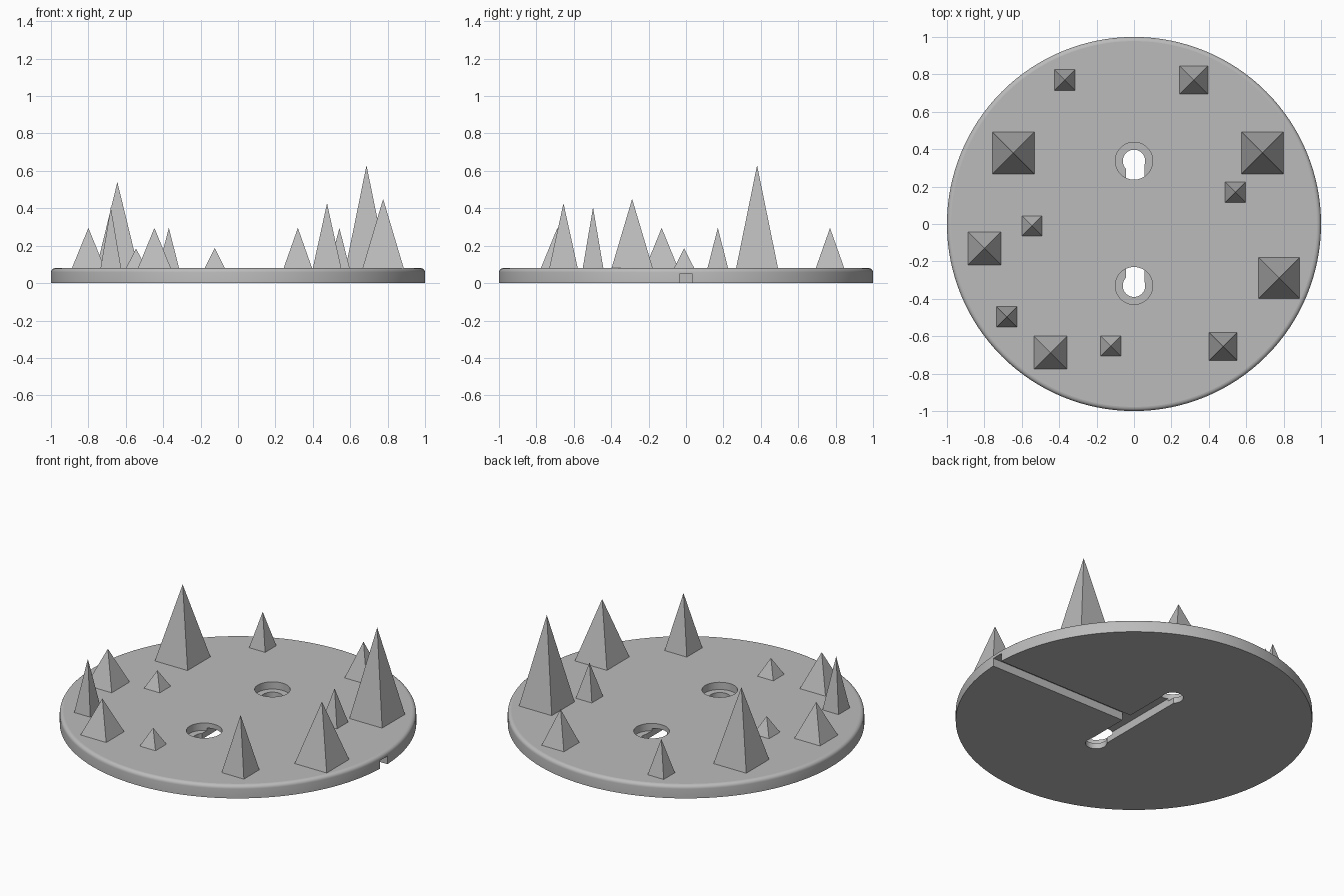
import bpy, bmesh, math
from mathutils import Matrix, Vector

cube = bpy.data.objects.get("Cube")
if cube:
    bpy.data.objects.remove(cube, do_unlink=True)

RADIUS, THICK, ROUND = 1.0, 0.08, 0.022
SLOT_TOP, FLOOR = 0.05, 0.035

grey = bpy.data.materials.new("plain_grey")
grey.use_nodes = True
COLOUR = (0.5, 0.5, 0.5, 1)
grey.diffuse_color = COLOUR
grey.node_tree.nodes["Principled BSDF"].inputs["Base Color"].default_value = COLOUR


def make_object(name, bm):
    bmesh.ops.recalc_face_normals(bm, faces=bm.faces)
    mesh = bpy.data.meshes.new(name)
    bm.to_mesh(mesh)
    bm.free()
    mesh.materials.append(grey)
    obj = bpy.data.objects.new(name, mesh)
    bpy.context.scene.collection.objects.link(obj)
    return obj


def box(name, lo, hi):
    lo, hi = Vector(lo), Vector(hi)
    bm = bmesh.new()
    bmesh.ops.create_cube(bm, size=1, matrix=Matrix.Translation((lo + hi) / 2)
                          @ Matrix.Diagonal((*(hi - lo), 1)))
    return make_object(name, bm)


def cylinder(name, y, radius, z0, z1):
    bm = bmesh.new()
    bmesh.ops.create_cone(bm, cap_ends=True, segments=48, radius1=radius, radius2=radius,
                          depth=z1 - z0, matrix=Matrix.Translation((0, y, (z0 + z1) / 2)))
    return make_object(name, bm)


# Round base with a softened top rim
bm = bmesh.new()
bmesh.ops.create_cone(bm, cap_ends=True, segments=128, radius1=RADIUS, radius2=RADIUS,
                      depth=THICK, matrix=Matrix.Translation((0, 0, THICK / 2)))
rim = [e for e in bm.edges if all(v.co.z > THICK / 2 for v in e.verts)]
bmesh.ops.bevel(bm, geom=rim, offset=ROUND, segments=5, profile=0.5, affect='EDGES')
base = make_object("base_disc", bm)

# Underside slot, cable groove and the two round openings
cutters = [
    box("slot_cutter", (-0.043, -0.33, -0.1), (0.055, 0.337, SLOT_TOP)),
    box("groove_cutter", (0, -0.036, -0.1), (1.2, 0.034, SLOT_TOP)),
]
for y in (-0.33, 0.337):
    cutters.append(cylinder("slot_end_cutter", y, 0.06, -0.1, SLOT_TOP))
    cutters.append(cylinder("recess_cutter", y, 0.1, FLOOR, 0.2))

for cutter in cutters:
    cutter.hide_render = True
    cut = base.modifiers.new(cutter.name, 'BOOLEAN')
    cut.operation = 'DIFFERENCE'
    cut.solver = 'EXACT'
    cut.object = cutter

# Bake the cuts, then drop the helpers
bpy.context.view_layer.update()
graph = bpy.context.evaluated_depsgraph_get()
baked = bpy.data.meshes.new_from_object(base.evaluated_get(graph))
base.modifiers.clear()
base.data = baked
for cutter in cutters:
    bpy.data.objects.remove(cutter, do_unlink=True)

# Smooth curved walls, flat top and bottom
bpy.ops.object.select_all(action='DESELECT')
base.select_set(True)
bpy.context.view_layer.objects.active = base
bpy.ops.object.shade_smooth_by_angle(angle=math.radians(35))
for face in base.data.polygons:
    if abs(face.normal.z) > 0.995:
        face.use_smooth = False

# Square spikes: x, y, half width, tip height
SPIKES = [
    (-0.37, 0.77, 0.055, 0.295), (0.32, 0.77, 0.076, 0.295),
    (-0.645, 0.38, 0.112, 0.54), (0.687, 0.38, 0.112, 0.63),
    (0.542, 0.17, 0.055, 0.295), (-0.545, -0.01, 0.054, 0.185),
    (-0.80, -0.13, 0.088, 0.295), (0.776, -0.288, 0.11, 0.45),
    (-0.68, -0.497, 0.055, 0.405), (-0.447, -0.688, 0.088, 0.295),
    (-0.124, -0.653, 0.054, 0.187), (0.476, -0.655, 0.076, 0.427),
]
for i, (x, y, half, tip) in enumerate(SPIKES, 1):
    height = tip - THICK
    place = (Matrix.Translation((x, y, THICK + height / 2))
             @ Matrix.Rotation(math.pi / 4, 4, 'Z'))
    bm = bmesh.new()
    bmesh.ops.create_cone(bm, cap_ends=True, segments=4, radius1=half * math.sqrt(2),
                          radius2=0, depth=height, matrix=place)
    bmesh.ops.remove_doubles(bm, verts=bm.verts, dist=0.0001)
    make_object(f"spike_{i}", bm)
